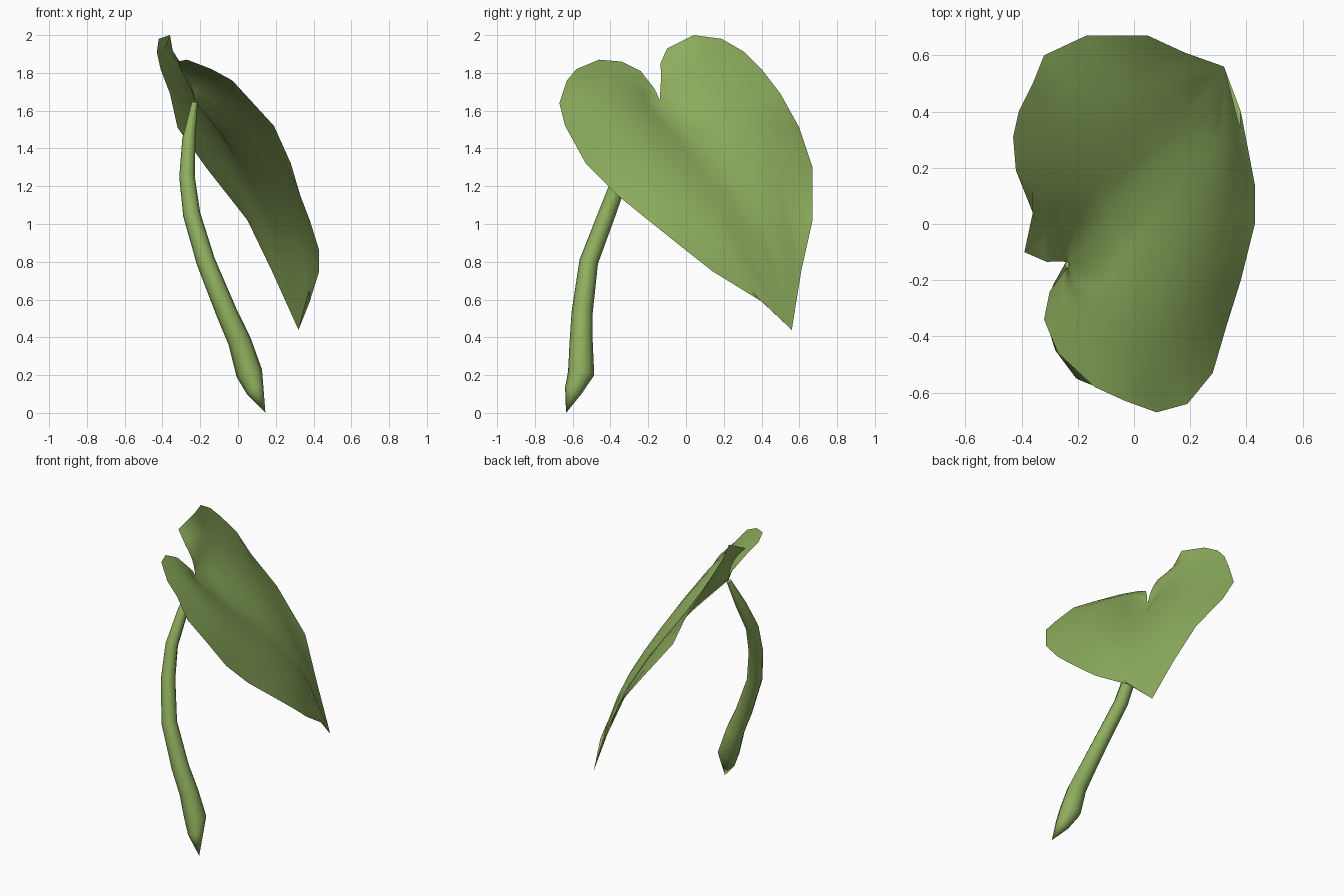
import bpy, bmesh, math
from mathutils import Vector

if "Cube" in bpy.data.objects:
    bpy.data.objects.remove(bpy.data.objects["Cube"])

green = bpy.data.materials.new("leaf green")
green.diffuse_color = (0.27, 0.42, 0.11, 1)
green.use_nodes = True
green.node_tree.nodes["Principled BSDF"].inputs["Base Color"].default_value = green.diffuse_color


def make_object(name, bm, angle):
    bmesh.ops.remove_doubles(bm, verts=bm.verts, dist=0.0005)
    bmesh.ops.recalc_face_normals(bm, faces=bm.faces)
    mesh = bpy.data.meshes.new(name)
    bm.to_mesh(mesh)
    bm.free()
    mesh.materials.append(green)
    ob = bpy.data.objects.new(name, mesh)
    bpy.context.collection.objects.link(ob)
    bpy.ops.object.select_all(action='DESELECT')
    ob.select_set(True)
    bpy.context.view_layer.objects.active = ob
    bpy.ops.object.shade_smooth_by_angle(angle=math.radians(angle))
    return ob


# Leaf blade: midrib from notch to tip, and the two edges (x, y, z, midrib index)
midrib = [(-.23, -.14, 1.65), (-.09, .02, 1.48), (.02, .13, 1.33), (.12, .21, 1.19),
          (.22, .30, 1.0), (.28, .40, .82), (.32, .56, .44)]
near_edge = [(-.25, -.17, 1.72, 0), (-.30, -.24, 1.81, 0), (-.32, -.34, 1.86, 0),
             (-.27, -.46, 1.87, 0), (-.14, -.58, 1.82, 0), (-.03, -.63, 1.76, 0),
             (.08, -.67, 1.64, 0), (.19, -.64, 1.52, 1), (.28, -.53, 1.32, 2),
             (.33, -.36, 1.15, 3), (.38, -.20, 1.02, 3), (.43, 0, .86, 4),
             (.43, .14, .75, 4), (.38, .40, .59, 5), (.32, .56, .44, 6)]
far_edge = [(-.31, -.135, 1.85, 0), (-.39, -.10, 1.93, 0), (-.36, .04, 2.0, 0),
            (-.42, .19, 1.98, 0), (-.43, .31, 1.91, 0), (-.41, .40, 1.82, 0),
            (-.36, .50, 1.69, 1), (-.32, .60, 1.51, 2), (-.17, .67, 1.30, 3),
            (.05, .67, 1.02, 4), (.18, .61, .75, 5), (.32, .56, .44, 6)]
normal = Vector((.80, .285, .53))
STEPS = 6
bm = bmesh.new()
for edge, puff in ((near_edge, .09), (far_edge, .07)):
    rows = []
    for i, p in enumerate(edge):
        root, rim = Vector(midrib[p[3]]), Vector(p[:3])
        # each half puffs out from the midrib, with alternating vein folds below the lobes
        fold = 0 if p[3] == 0 else (.02 if i % 2 else -.02)
        height = (rim - root).length * (puff + fold)
        row = []
        for k in range(STEPS + 1):
            t = k / STEPS
            row.append(bm.verts.new(root.lerp(rim, t) + normal * height * math.sin(math.pi * t)))
        rows.append(row)
    for a, b in zip(rows, rows[1:]):
        for k in range(STEPS):
            bm.faces.new((a[k], a[k + 1], b[k + 1], b[k]))
bmesh.ops.remove_doubles(bm, verts=bm.verts, dist=0.0005)
bmesh.ops.triangulate(bm, faces=bm.faces)
# relax the inside of the blade, keeping the rim and the midrib
ribs = [Vector(m) for m in midrib]
inside = [v for v in bm.verts if not v.is_boundary
          and min((v.co - r).length for r in ribs) > .002]
for _ in range(5):
    bmesh.ops.smooth_vert(bm, verts=inside, factor=0.4,
                          use_axis_x=True, use_axis_y=True, use_axis_z=True)
blade = make_object("leaf_blade", bm, 40)

# Stem: tapering tube that curves to the notch (x, y, z, radius)
path = [(.145, -.635, 0, 0), (.09, -.595, .12, .048), (.06, -.555, .21, .070),
        (.008, -.555, .38, .061), (-.06, -.55, .53, .056), (-.17, -.515, .80, .050),
        (-.245, -.42, 1.05, .046), (-.27, -.345, 1.25, .041), (-.26, -.235, 1.45, .035),
        (-.23, -.145, 1.64, .016)]
bm = bmesh.new()
pts = [Vector(p[:3]) for p in path]
rings = []
SIDES = 8
for i, p in enumerate(path):
    d = (pts[min(i + 1, len(pts) - 1)] - pts[max(i - 1, 0)]).normalized()
    u = d.cross(Vector((0, 1, 0))).normalized()
    v = d.cross(u)
    rings.append([bm.verts.new(pts[i] + p[3] * (u * math.cos(a) + v * math.sin(a)))
                  for a in (2 * math.pi * k / SIDES for k in range(SIDES))])
for a, b in zip(rings, rings[1:]):
    for k in range(SIDES):
        n = (k + 1) % SIDES
        bm.faces.new((a[k], a[n], b[n], b[k]))
bm.faces.new(rings[-1])
make_object("stem", bm, 50)
